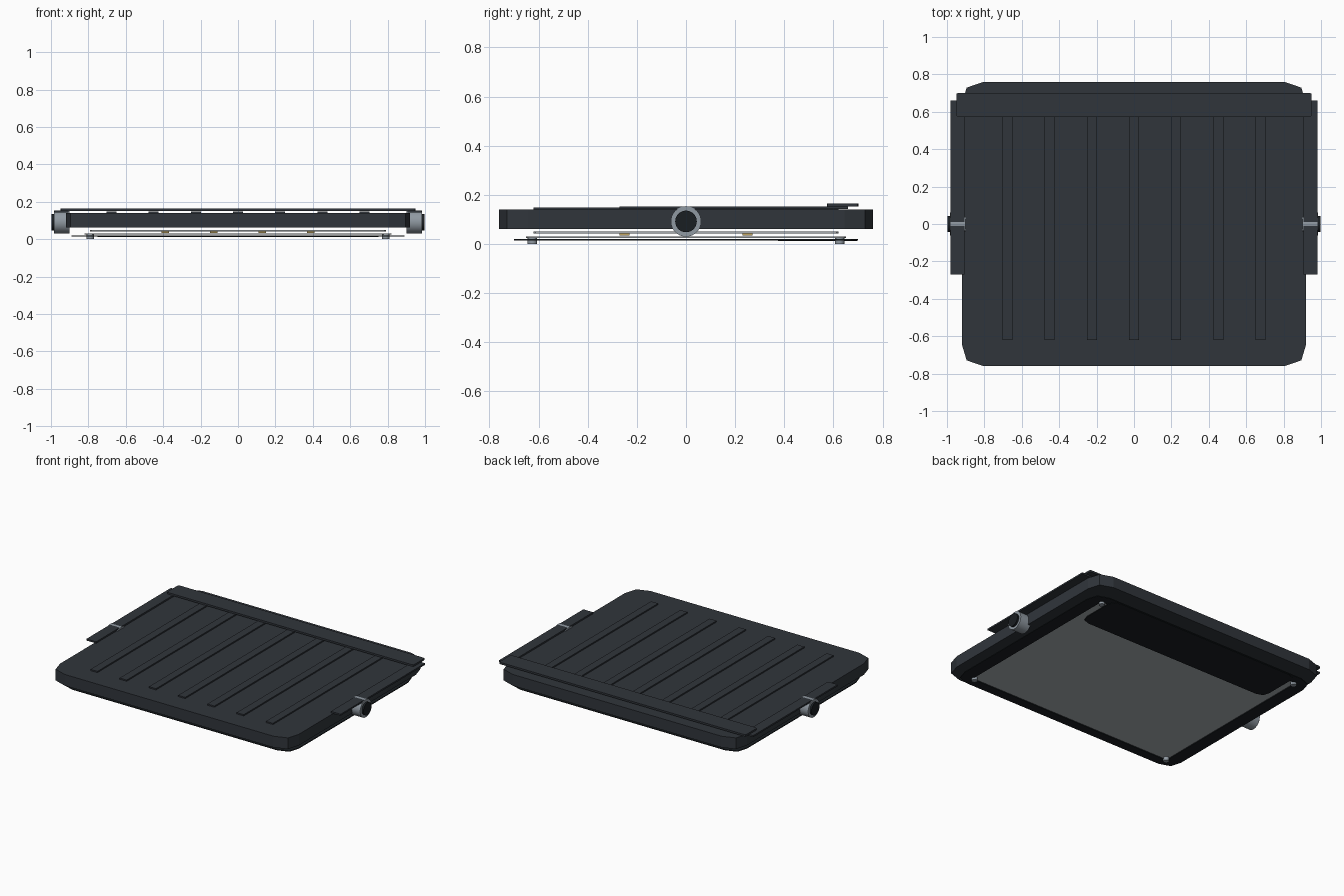
import bpy, bmesh, math
from mathutils import Matrix

if "Cube" in bpy.data.objects:
    bpy.data.objects.remove(bpy.data.objects["Cube"])


def material(name, rgb):
    m = bpy.data.materials.new(name)
    m.diffuse_color = (*rgb, 1)
    m.use_nodes = True
    m.node_tree.nodes["Principled BSDF"].inputs["Base Color"].default_value = m.diffuse_color
    return m


SLATE = material("slate", (0.030, 0.036, 0.044))
BLACK = material("black", (0.010, 0.013, 0.016))
STEEL = material("steel", (0.28, 0.32, 0.36))
SILVER = material("silver", (0.40, 0.43, 0.45))
BRASS = material("brass", (0.55, 0.38, 0.12))


def finish(name, bm, mat):
    bmesh.ops.recalc_face_normals(bm, faces=bm.faces)
    me = bpy.data.meshes.new(name)
    bm.to_mesh(me)
    bm.free()
    ob = bpy.data.objects.new(name, me)
    bpy.context.collection.objects.link(ob)
    me.materials.append(mat)
    return ob


def outline(x, y, c, cy=0):
    """Rectangle of half sizes x, y with two-step clipped corners of size c."""
    q = [(x, y - c), (x - .22 * c, y - .27 * c), (x - c, y)]
    h = q + [(-a, b) for a, b in reversed(q)]
    return [(a, b + cy) for a, b in h + [(-a, -b) for a, b in h]]


def slab(name, pts, z0, z1, mat, hole=None):
    bm = bmesh.new()
    rings = [[[bm.verts.new((x, y, z)) for x, y in p] for z in (z0, z1)]
             for p in ([pts, hole] if hole else [pts])]
    n = len(pts)
    for lo, hi in rings:
        for i in range(n):
            j = (i + 1) % n
            bm.faces.new((lo[i], lo[j], hi[j], hi[i]))
    for k in (0, 1):
        if hole:
            a, b = rings[0][k], rings[1][k]
            for i in range(n):
                j = (i + 1) % n
                bm.faces.new((a[i], a[j], b[j], b[i]))
        else:
            bm.faces.new(rings[0][k])
    return finish(name, bm, mat)


def box(name, x0, x1, y0, y1, z0, z1, mat):
    return slab(name, [(x0, y0), (x1, y0), (x1, y1), (x0, y1)], z0, z1, mat)


def rod(name, loc, r, depth, mat, along_x=False, seg=32):
    bm = bmesh.new()
    m = Matrix.Translation(loc)
    if along_x:
        m = m @ Matrix.Rotation(math.pi / 2, 4, 'Y')
    bmesh.ops.create_cone(bm, cap_ends=True, segments=seg, radius1=r,
                          radius2=r, depth=depth, matrix=m)
    ob = finish(name, bm, mat)
    bpy.context.view_layer.objects.active = ob
    ob.select_set(True)
    bpy.ops.object.shade_smooth_by_angle(angle=math.radians(35))
    ob.select_set(False)


# Main shell, top ribs and rear lip
slab("shell", outline(.92, .76, .115), .062, .14, SLATE)
for i in range(-3, 4):
    x = i * .2255
    box("top_rib", x - .027, x + .027, -.62, .62, .138, .149, SLATE)
slab("rear_lip", outline(.95, .064, .012, .637), .152, .165, SLATE)

# Side flanges and pivots
for s in (-1, 1):
    box("side_flange", *sorted((s * .905, s * .98)), -.27, .66, .142, .153, SLATE)
    rod("pivot_barrel", (s * .9425, 0, .092), .062, .085, STEEL, True)
    rod("pivot_cap", (s * .9825, 0, .092), .044, .031, BLACK, True)

# Stacked internal plates with contact pads
slab("inner_plate", outline(.79, .62, .03), .042, .050, SILVER)
slab("lower_plate", outline(.82, .65, .03), .025, .030, SILVER)
for x in (-.39, -.13, .13, .39):
    for y in (-.25, .25):
        box("contact_pad", x - .02, x + .02, y - .02, y + .02, .034, .042, BRASS)

# Bottom bezel, dark cover patch and screws
slab("bottom_bezel", outline(.89, .70, .10), .015, .021, BLACK,
     outline(.80, .635, .02))
slab("cover_patch", outline(.75, .16, .06, .535), .013, .019, BLACK)
for sx in (-1, 1):
    for sy in (-1, 1):
        rod("screw", (sx * .79, sy * .625, .0125), .019, .025, STEEL, seg=16)
